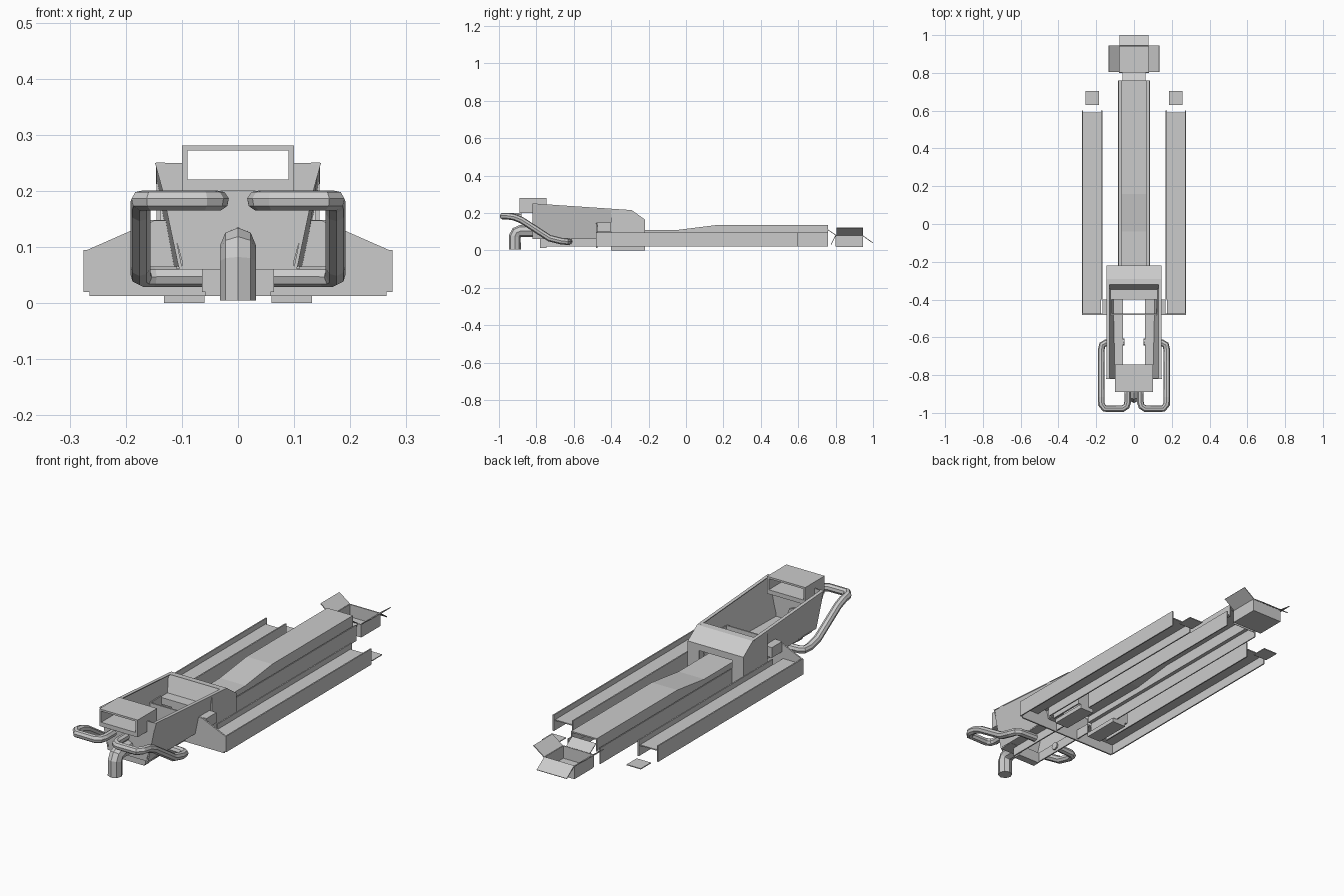
import bpy, bmesh
from mathutils import Vector


def add_mesh(name, verts, faces):
    me = bpy.data.meshes.new(name)
    me.from_pydata(verts, [], faces)
    bm = bmesh.new()
    bm.from_mesh(me)
    bmesh.ops.recalc_face_normals(bm, faces=bm.faces)
    bm.to_mesh(me)
    bm.free()
    ob = bpy.data.objects.new(name, me)
    bpy.context.collection.objects.link(ob)
    return ob


def prism(name, pts, axis, a, b):
    """Extrude a 2D outline along x (pts are y,z) or y (pts are x,z)."""
    n = len(pts)
    put = (lambda p, t: (t, p[0], p[1])) if axis == 'x' else (lambda p, t: (p[0], t, p[1]))
    verts = [put(p, a) for p in pts] + [put(p, b) for p in pts]
    faces = [tuple(range(n)), tuple(range(n, 2 * n))]
    faces += [(i, (i + 1) % n, n + (i + 1) % n, n + i) for i in range(n)]
    return add_mesh(name, verts, faces)


def box(name, x0, x1, y0, y1, z0, z1):
    return prism(name, [(x0, z0), (x1, z0), (x1, z1), (x0, z1)], 'y', y0, y1)


def sheet(name, quad, t=0.004):
    """Thin plate through four points."""
    q = [Vector(p) for p in quad]
    nrm = (q[1] - q[0]).cross(q[2] - q[0]).normalized() * t / 2
    v = [p + nrm for p in q] + [p - nrm for p in q]
    f = [(0, 1, 2, 3), (7, 6, 5, 4)] + [(i, (i + 1) % 4, 4 + (i + 1) % 4, 4 + i) for i in range(4)]
    return add_mesh(name, v, f)


def tube(name, pts, r):
    """Eight-sided pipe along a path."""
    cu = bpy.data.curves.new(name, 'CURVE')
    cu.dimensions = '3D'
    cu.bevel_depth = r
    cu.bevel_resolution = 2
    cu.use_fill_caps = True
    sp = cu.splines.new('POLY')
    sp.points.add(len(pts) - 1)
    for p, co in zip(sp.points, pts):
        p.co = (*co, 1)
    sp.use_smooth = False
    ob = bpy.data.objects.new(name + "_path", cu)
    bpy.context.collection.objects.link(ob)
    dg = bpy.context.evaluated_depsgraph_get()
    me = bpy.data.meshes.new_from_object(ob.evaluated_get(dg))
    bpy.data.objects.remove(ob)
    res = bpy.data.objects.new(name, me)
    bpy.context.collection.objects.link(res)
    return res


# Front box: rectangular sleeve open front to back
box("head_top", -0.10, 0.10, -0.89, -0.745, 0.272, 0.281)
box("head_floor", -0.10, 0.10, -0.89, -0.745, 0.20, 0.22)
box("front_plate", -0.10, 0.10, -0.82, -0.814, 0.065, 0.20)
box("front_block", -0.058, 0.058, -0.78, -0.745, 0.013, 0.066)
box("front_shelf", -0.105, 0.105, -0.82, -0.75, 0.06, 0.066)

# Coupling hook
tube("hook", [(0, -0.915, 0.005), (0, -0.915, 0.075), (0, -0.905, 0.095),
              (0, -0.885, 0.103), (0, -0.80, 0.103)], 0.032)

# Parts repeated on both sides
for s, side in ((1, "right"), (-1, "left")):
    def mbox(name, x0, x1, *r):
        return box(side + "_" + name, s * x0, s * x1, *r)

    mbox("head_side", 0.09, 0.10, -0.89, -0.745, 0.22, 0.272)

    # Bent pipe handle
    path = [(0.05, -0.625, 0.047), (0.15, -0.63, 0.047), (0.168, -0.64, 0.047),
            (0.174, -0.67, 0.05), (0.174, -0.73, 0.065), (0.174, -0.88, 0.162),
            (0.174, -0.92, 0.178), (0.173, -0.955, 0.183), (0.155, -0.978, 0.183),
            (0.06, -0.978, 0.183), (0.04, -0.965, 0.183), (0.034, -0.945, 0.183),
            (0.034, -0.88, 0.183)]
    tube(side + "_handle", [(s * x, y, z) for x, y, z in path], 0.018)

    # Leaning side wall of the front frame, top flange, gusset, floor and keel
    sheet(side + "_frame_wall", [(s * 0.103, -0.82, 0.065), (s * 0.142, -0.82, 0.25),
                                 (s * 0.142, -0.30, 0.215), (s * 0.115, -0.30, 0.065)], 0.006)
    sheet(side + "_frame_flange", [(s * 0.130, -0.82, 0.249), (s * 0.146, -0.82, 0.249),
                                   (s * 0.146, -0.30, 0.214), (s * 0.130, -0.30, 0.214)])
    prism(side + "_frame_gusset", [(s * 0.097, 0.065), (s * 0.148, 0.25), (s * 0.10, 0.25)],
          'y', -0.82, -0.815)
    mbox("frame_floor", 0.058, 0.11, -0.78, -0.40, 0.061, 0.066)
    mbox("keel", 0.058, 0.064, -0.78, -0.40, 0.02, 0.066)

    # Hood side and skid foot
    prism(side + "_hood_side", [(-0.40, 0.02), (-0.22, 0.02), (-0.22, 0.165), (-0.29, 0.215),
                                (-0.34, 0.218), (-0.40, 0.218)], 'x', s * 0.138, s * 0.145)
    mbox("hood_back", 0.087, 0.143, -0.226, -0.22, 0.02, 0.165)
    mbox("skid", 0.06, 0.132, -0.40, -0.22, 0.0, 0.02)

    # Side channel: two walls and a web between them
    mbox("channel_outer_wall", 0.269, 0.275, -0.48, 0.60, 0.02, 0.095)
    mbox("channel_inner_wall", 0.168, 0.174, -0.40, 0.60, 0.02, 0.095)
    mbox("channel_web", 0.174, 0.269, -0.478, 0.59, 0.065, 0.07)
    mbox("end_pad", 0.184, 0.258, 0.63, 0.705, 0.02, 0.024)

    # Centre rail: stepped inner wall, shoulder ledge and outer wall
    prism(side + "_rail_wall", [(-0.40, 0.075), (0.76, 0.075), (0.76, 0.135), (0.16, 0.135),
                                (-0.04, 0.11), (-0.40, 0.11)], 'x', s * 0.062, s * 0.067)
    mbox("rail_outer_wall", 0.08, 0.085, -0.40, 0.76, 0.02, 0.095)
    mbox("rail_ledge", 0.062, 0.082, -0.40, 0.76, 0.075, 0.08)

    # Tail box side and raised flap
    mbox("tail_side", 0.076, 0.08, 0.805, 0.945, 0.02, 0.08)
    sheet(side + "_tail_flap", [(s * 0.079, 0.805, 0.08), (s * 0.079, 0.945, 0.08),
                                (s * 0.134, 0.945, 0.12), (s * 0.134, 0.805, 0.12)])
    # Short bar between cross plate and hood
    mbox("cross_bar", 0.12, 0.168, -0.475, -0.40, 0.10, 0.148)

# Hood roof, lintel above the rail, stepped inner front
prism("hood_roof", [(-0.32, 0.217), (-0.29, 0.215), (-0.22, 0.165), (-0.22, 0.157),
                    (-0.293, 0.208), (-0.32, 0.21)], 'x', -0.145, 0.145)
box("hood_lintel", -0.09, 0.09, -0.226, -0.22, 0.135, 0.163)
sheet("hood_front", [(-0.138, -0.345, 0.14), (0.138, -0.345, 0.14),
                     (0.138, -0.318, 0.214), (-0.138, -0.318, 0.214)])
box("hood_step", -0.138, 0.138, -0.385, -0.343, 0.137, 0.142)
box("hood_step_front", -0.138, 0.138, -0.40, -0.385, 0.11, 0.142)

# Cross plate joining the channels
prism("cross_plate", [(-0.265, 0.013), (0.265, 0.013), (0.265, 0.02), (0.275, 0.02),
                      (0.275, 0.092), (0.15, 0.147), (-0.15, 0.147), (-0.275, 0.092),
                      (-0.275, 0.02), (-0.265, 0.02)], 'y', -0.481, -0.474)

# Stepped top plate of the centre rail
prism("rail_top", [(-0.40, 0.11), (-0.04, 0.11), (0.16, 0.135), (0.76, 0.135), (0.76, 0.129),
                   (0.16, 0.129), (-0.04, 0.104), (-0.40, 0.104)], 'x', -0.065, 0.065)

# Tail box floor, ends and flaps
box("tail_floor", -0.08, 0.08, 0.805, 0.945, 0.018, 0.022)
box("tail_front", -0.08, 0.08, 0.80, 0.805, 0.02, 0.08)
box("tail_back", -0.08, 0.08, 0.941, 0.945, 0.02, 0.08)
sheet("tail_back_flap", [(-0.078, 0.943, 0.08), (0.078, 0.943, 0.08),
                         (0.078, 0.999, 0.04), (-0.078, 0.999, 0.04)])
sheet("tail_front_flap", [(-0.062, 0.803, 0.08), (0.062, 0.803, 0.08),
                          (0.062, 0.758, 0.11), (-0.062, 0.758, 0.11)])
sheet("tail_lower_flap", [(-0.062, 0.80, 0.08), (0.062, 0.80, 0.08),
                          (0.062, 0.775, 0.03), (-0.062, 0.775, 0.03)])
